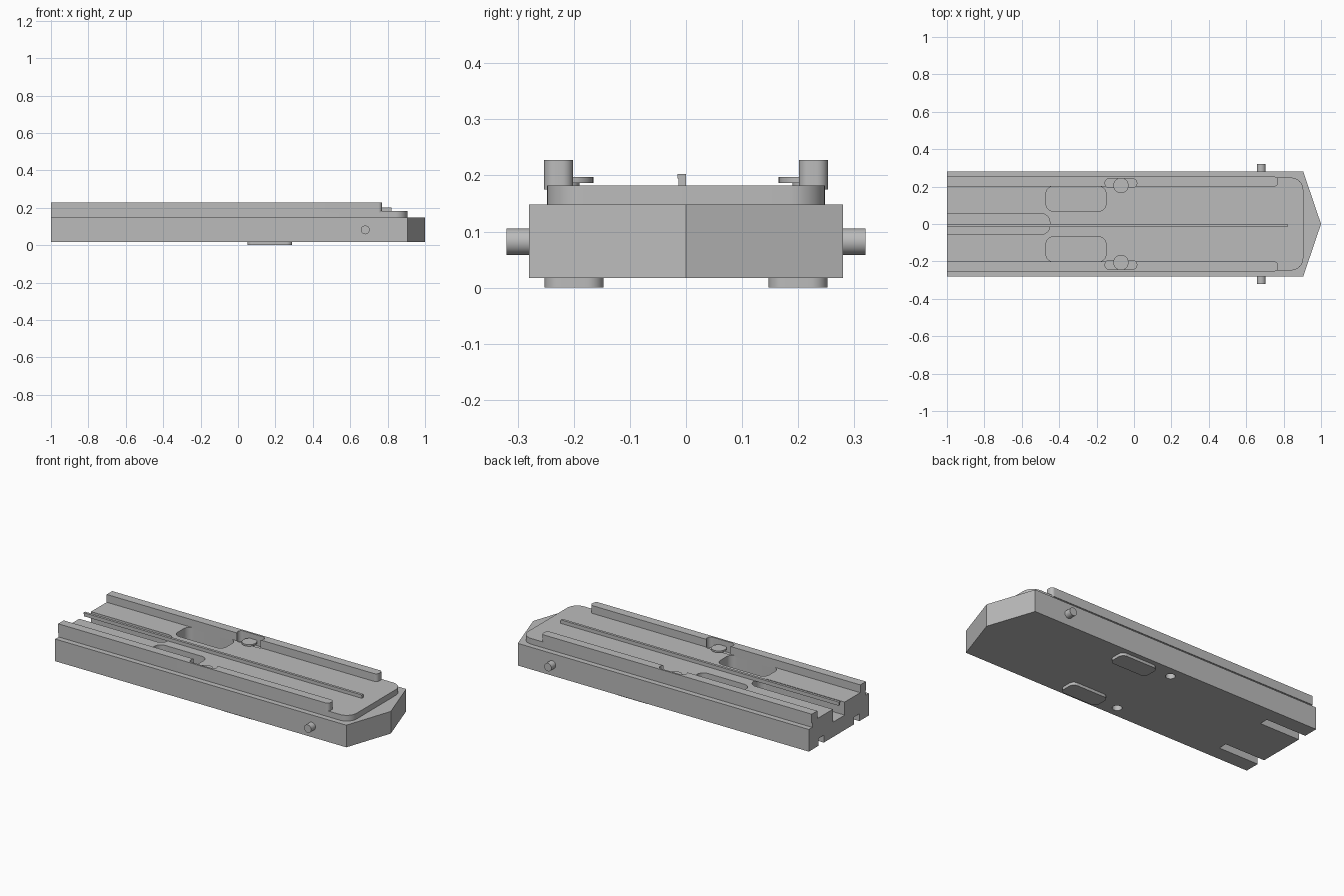
import bpy, bmesh, math

cube = bpy.data.objects.get("Cube")
if cube:
    bpy.data.objects.remove(cube, do_unlink=True)

# Single painted metal colour
metal = bpy.data.materials.new("plain_grey")
metal.use_nodes = True
grey = (0.5, 0.5, 0.5, 1)
metal.diffuse_color = grey
metal.node_tree.nodes["Principled BSDF"].inputs["Base Color"].default_value = grey


def rounded_rect(x0, x1, y0, y1, left=0.0, right=0.0, steps=8):
    """Outline with separate corner radii at its two ends."""
    pts = []
    corners = [(x1, y1, right, 0), (x0, y1, left, 1), (x0, y0, left, 2), (x1, y0, right, 3)]
    for x, y, r, quarter in corners:
        if r == 0:
            pts.append((x, y))
            continue
        cx = x - r if x == x1 else x + r
        cy = y - r if y == y1 else y + r
        for i in range(steps + 1):
            a = (quarter + i / steps) * math.pi / 2
            pts.append((cx + r * math.cos(a), cy + r * math.sin(a)))
    return pts


def circle(x, y, r, sides=32):
    return [(x + r * math.cos(2 * math.pi * i / sides),
             y + r * math.sin(2 * math.pi * i / sides)) for i in range(sides)]


def prism(name, outline, z0, z1):
    """Extrude a flat outline upward."""
    bm = bmesh.new()
    face = bm.faces.new([bm.verts.new((x, y, z0)) for x, y in outline])
    top = bmesh.ops.extrude_face_region(bm, geom=[face])["geom"]
    bmesh.ops.translate(bm, vec=(0, 0, z1 - z0),
                        verts=[v for v in top if isinstance(v, bmesh.types.BMVert)])
    bmesh.ops.recalc_face_normals(bm, faces=bm.faces)
    mesh = bpy.data.meshes.new(name)
    bm.to_mesh(mesh)
    bm.free()
    mesh.materials.append(metal)
    obj = bpy.data.objects.new(name, mesh)
    bpy.context.collection.objects.link(obj)
    return obj


def carve(obj, cutters):
    """Subtract the cutters and bake the result."""
    for c in cutters:
        mod = obj.modifiers.new("cut", "BOOLEAN")
        mod.operation = "DIFFERENCE"
        mod.solver = "EXACT"
        mod.object = c
    bpy.context.view_layer.update()
    graph = bpy.context.evaluated_depsgraph_get()
    mesh = bpy.data.meshes.new_from_object(obj.evaluated_get(graph))
    obj.modifiers.clear()
    obj.data = mesh


parts = []

# Main body with pointed nose, and the raised deck on it
body = prism("body", [(-1, -0.28), (0.905, -0.28), (1, 0), (0.905, 0.28), (-1, 0.28)], 0.017, 0.148)
deck = prism("deck", rounded_rect(-1, 0.905, -0.248, 0.248, right=0.065), 0.148, 0.182)
parts += [body, deck]

# Open channel along the middle of the tail
channel = prism("channel_cutter", rounded_rect(-1.2, -0.45, -0.055, 0.055, right=0.045), 0.105, 0.4)
body_cuts, deck_cuts, cutters = [channel], [channel], [channel]

for side, s in (("left", 1), ("right", -1)):
    def strip(x0, x1, ya, yb, **radii):
        return rounded_rect(x0, x1, min(s * ya, s * yb), max(s * ya, s * yb), **radii)

    # Cutters: deep pocket, rail notch, screw hole, underside slot
    pocket = prism("pocket_cutter", strip(-0.47, -0.15, 0.068, 0.202, left=0.04, right=0.04), 0.06, 0.175)
    pocket_top = prism("pocket_top_cutter", strip(-0.47, -0.15, 0.068, 0.202, left=0.04, right=0.04), 0.1, 0.4)
    notch = prism("notch_cutter", strip(-0.155, 0.015, 0.195, 0.242, left=0.022, right=0.022), 0.165, 0.4)
    hole = prism("hole_cutter", circle(-0.066, s * 0.215, 0.026), -0.1, 0.13)
    slot = prism("slot_cutter", strip(-1.2, -0.74, 0.14, 0.192), -0.1, 0.06)
    body_cuts += [pocket, hole, slot]
    deck_cuts += [pocket_top, notch]
    cutters += [pocket, pocket_top, notch, hole, slot]

    # Guide rail
    rail = prism(side + "_rail", strip(-1, 0.77, 0.201, 0.253, right=0.02), 0.175, 0.228)
    carve(rail, [notch])

    # Screw with flat head sitting in the notch
    head = prism(side + "_screw_head", circle(-0.07, s * 0.206, 0.041), 0.187, 0.197)
    stem = prism(side + "_screw_stem", circle(-0.07, s * 0.212, 0.022), 0.16, 0.188)

    # Pad on the underside
    pad = prism(side + "_bottom_pad", strip(0.05, 0.29, 0.147, 0.252, left=0.03, right=0.03), 0, 0.018)

    # Round side pin
    bpy.ops.mesh.primitive_cylinder_add(vertices=32, radius=0.0235, depth=0.08,
                                        location=(0.68, s * 0.28, 0.082),
                                        rotation=(math.pi / 2, 0, 0))
    pin = bpy.context.object
    pin.name = side + "_side_pin"
    pin.data.materials.append(metal)
    parts += [rail, head, stem, pad, pin]

carve(body, body_cuts)
carve(deck, deck_cuts)
for c in cutters:
    bpy.data.objects.remove(c, do_unlink=True)

# Thin stepped rod along the centre line
parts.append(prism("rod_lower", rounded_rect(-1, 0.82, -0.013, 0), 0.181, 0.195))
parts.append(prism("rod_upper", rounded_rect(-1, 0.82, -0.015, 0), 0.195, 0.203))

# Smooth the round corners while keeping edges sharp
bpy.ops.object.select_all(action="DESELECT")
for p in parts:
    p.select_set(True)
bpy.context.view_layer.objects.active = body
bpy.ops.object.shade_smooth_by_angle(angle=math.radians(30))
